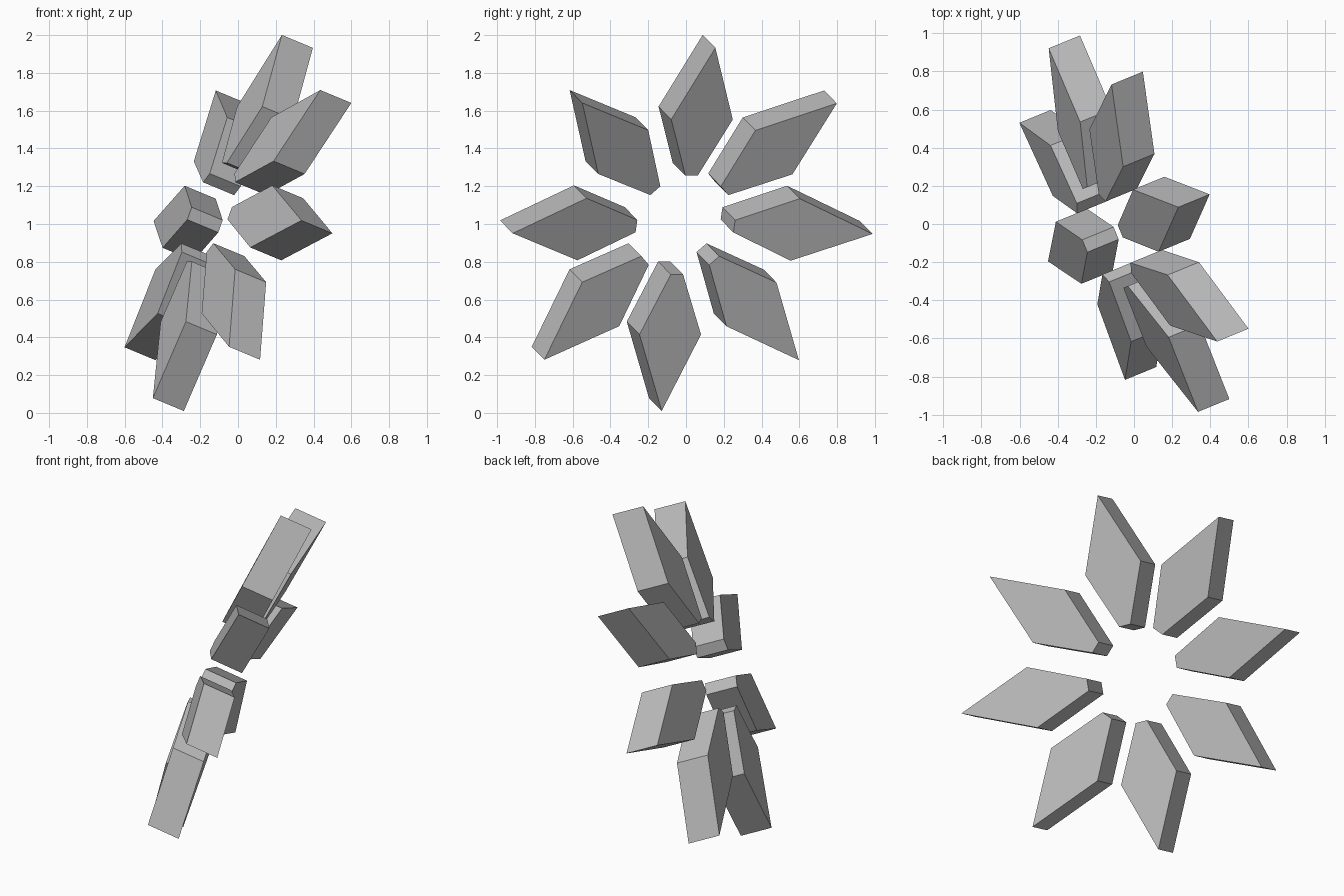
import bpy, bmesh, math
from mathutils import Vector

cube = bpy.data.objects.get("Cube")
if cube:
    bpy.data.objects.remove(cube, do_unlink=True)

grey = bpy.data.materials.new("plain_grey")
grey.use_nodes = True
grey.diffuse_color = (0.5, 0.5, 0.5, 1)
grey.node_tree.nodes["Principled BSDF"].inputs["Base Color"].default_value = (0.5, 0.5, 0.5, 1)

# Frame of the tilted ring: axis, upward spoke, sideways spoke
centre = Vector((0, -0.009, 0.994))
axis = Vector((0.863, 0.354, -0.359)).normalized()
up = Vector((0.332, 0.138, 0.933))
up = (up - axis * up.dot(axis)).normalized()
side = up.cross(axis)

# Blunt-ended kite: distance from the centre, sideways offset
KITE = [(1.03, 0), (0.61, 0.176), (0.28, 0.035), (0.28, -0.035), (0.61, -0.176)]
HALF_THICK = 0.095


def petal(index):
    a = index * math.pi / 4
    out = up * math.cos(a) + side * math.sin(a)
    across = side * math.cos(a) - up * math.sin(a)
    # petals lean forward, slightly more on the sideways spokes
    lean = 0.116 - 0.03 * math.cos(2 * a)
    bm = bmesh.new()
    rings = []
    for depth in (-HALF_THICK, HALF_THICK):
        rings.append([bm.verts.new(centre + out * r + across * s
                                   + axis * (depth - 0.12 + lean * r))
                      for r, s in KITE])
    back, front = rings
    bm.faces.new(back)
    bm.faces.new(front)
    for i in range(len(KITE)):
        j = (i + 1) % len(KITE)
        bm.faces.new((back[i], back[j], front[j], front[i]))
    bmesh.ops.recalc_face_normals(bm, faces=bm.faces)
    mesh = bpy.data.meshes.new(f"petal_{index + 1}")
    bm.to_mesh(mesh)
    bm.free()
    mesh.materials.append(grey)
    bpy.context.collection.objects.link(bpy.data.objects.new(mesh.name, mesh))


for k in range(8):
    petal(k)
